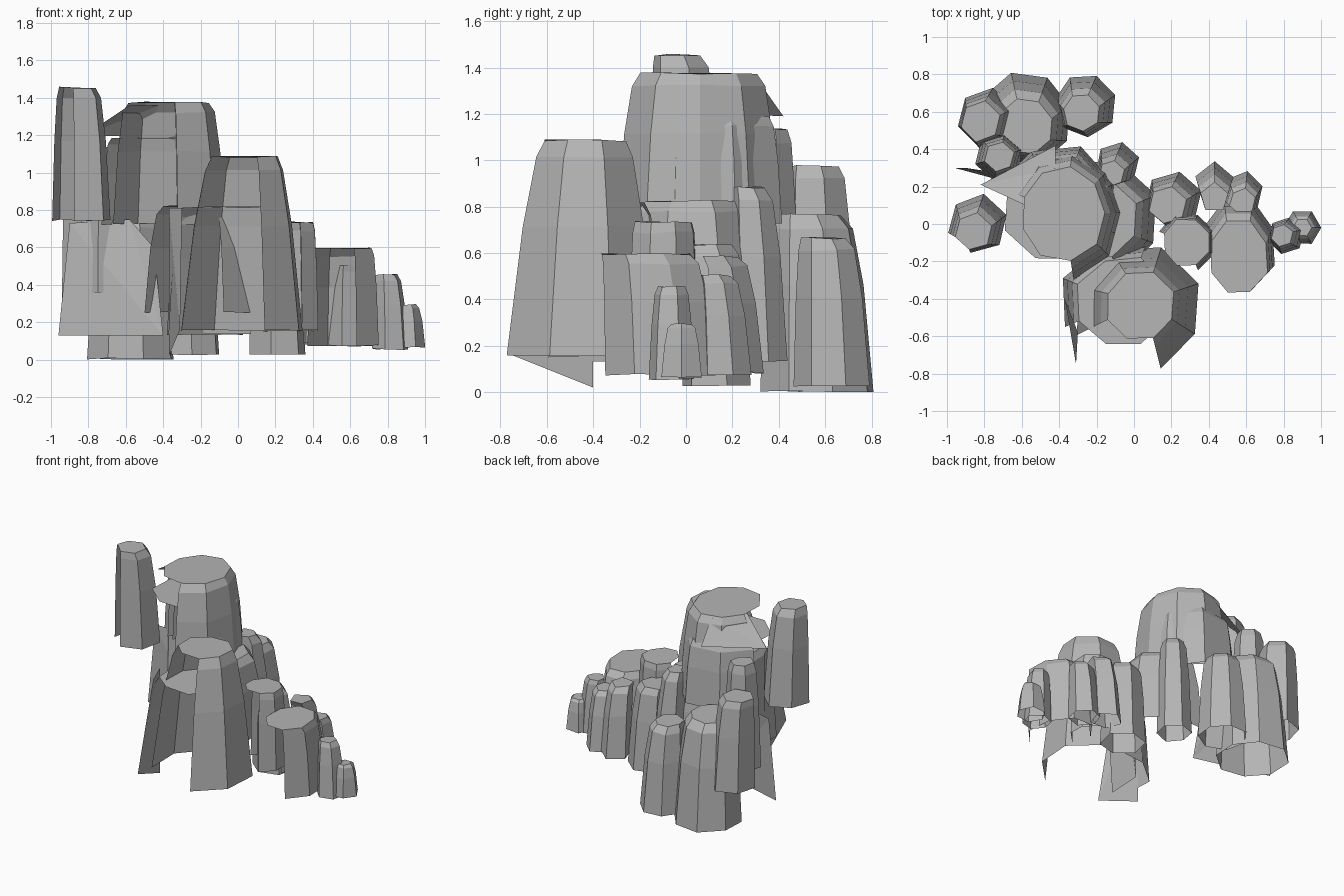
import bpy, bmesh, math, random
from mathutils import Vector

random.seed(4)
old = bpy.data.objects.get("Cube")
if old:
    bpy.data.objects.remove(old)

stone = bpy.data.materials.new("grey stone")
stone.use_nodes = True
stone.diffuse_color = (.46, .46, .46, 1)
shader = stone.node_tree.nodes["Principled BSDF"]
shader.inputs["Base Color"].default_value = stone.diffuse_color


def finish(name, bm):
    mesh = bpy.data.meshes.new(name)
    bm.to_mesh(mesh)
    bm.free()
    mesh.materials.append(stone)
    rock_object = bpy.data.objects.new(name, mesh)
    bpy.context.collection.objects.link(rock_object)


def rock(name, centre, top, foot, crown, base, sides=6, lean=(0, 0),
         depth=1, curve=.4, turn=.3, open_sides=()):
    """Open-bottomed rock that widens quickly below its flat crown.

    crown and base are radii, depth stretches it along y, lean shifts the foot,
    and open_sides lists the wall panels that are missing.
    """
    bm = bmesh.new()
    wobble = [random.uniform(.95, 1.05) for _ in range(sides)]
    loops = []
    for drop in (0, .08, .4, 1):
        spread = drop ** curve
        radius = crown + (base - crown) * spread
        middle = Vector(centre) + Vector(lean) * spread
        height = top + (foot - top) * drop
        loop = []
        for side in range(sides):
            angle = turn + math.tau * side / sides
            x = middle.x + radius * wobble[side] * math.cos(angle)
            y = middle.y + radius * wobble[side] * math.sin(angle) * depth
            loop.append(bm.verts.new((x, y, height + random.uniform(0, .01))))
        loops.append(loop)
    bm.faces.new(loops[0])
    for upper, lower in zip(loops, loops[1:]):
        for side in range(sides):
            if side in open_sides:
                continue
            after = (side + 1) % sides
            bm.faces.new((upper[side], lower[side], lower[after], upper[after]))
    loose = [vert for vert in bm.verts if not vert.link_faces]
    bmesh.ops.delete(bm, geom=loose, context='VERTS')
    finish(name, bm)


def sheet(name, upper_edge, lower_edge):
    """Thin slab face between two edges, split into triangles where it twists."""
    bm = bmesh.new()
    corners = [bm.verts.new(corner) for corner in upper_edge + lower_edge]
    bmesh.ops.triangulate(bm, faces=[bm.faces.new(corners)])
    finish(name, bm)


# Main peak: hollow shells open towards the front left
rock("peak_top", centre=(-.38, .06), top=1.37, foot=.72, crown=.23, base=.32,
     sides=9, depth=1.1, turn=0, open_sides=(4, 5, 6))
rock("peak_body", centre=(-.42, .08), top=1.18, foot=.72, crown=.29, base=.35,
     sides=8, turn=.4, open_sides=(3, 4, 5))
sheet("peak_eave", upper_edge=[(-.58, .1, 1.36), (-.42, .3, 1.36)],
      lower_edge=[(-.42, .42, 1.19), (-.82, .21, 1.2)])
rock("shoulder", centre=(-.2, .02), top=.82, foot=.25, crown=.22, base=.33,
     sides=8, turn=.4, open_sides=(3, 4, 5))

# Sloping skirt at the left foot of the peak
sheet("left_skirt", upper_edge=[(-.9, .3, .73), (-.58, .25, .75), (-.45, .2, .6)],
      lower_edge=[(-.4, .15, .13), (-.96, .3, .13)])

# Front tower, open at the front, with a wider skirt behind its left side
rock("front_tower", centre=(.03, -.44), top=1.08, foot=.15, crown=.19, base=.35,
     sides=8, turn=.4, curve=.6, lean=(-.02, -.02), open_sides=(4, 5))
rock("front_skirt", centre=(-.06, -.42), top=.81, foot=.13, crown=.25, base=.33,
     sides=8, turn=.4, open_sides=(0, 4, 5, 6, 7))
sheet("front_wing", upper_edge=[(-.37, -.4, .81), (-.3, -.58, .81)],
      lower_edge=[(-.31, -.75, .16), (-.37, -.4, .02)])

# Floating pillar on the left
rock("left_pillar", centre=(-.86, -.04), top=1.45, foot=.74, crown=.1, base=.16,
     lean=(.02, .04), open_sides=[3])

# Back left cluster
rock("back_boulder", centre=(-.58, .52), top=.76, foot=0, crown=.15, base=.25,
     sides=8, lean=(0, .04))
rock("back_left_pillar", centre=(-.82, .55), top=.97, foot=.3, crown=.11, base=.16,
     lean=(.03, .02))
rock("inner_left_pillar", centre=(-.72, .36), top=1.13, foot=.35, crown=.08, base=.13)
rock("back_pillar", centre=(-.28, .6), top=.66, foot=.02, crown=.1, base=.17,
     sides=7, lean=(.02, .04))
rock("inner_back_pillar", centre=(-.12, .27), top=.88, foot=.13, crown=.07, base=.12,
     lean=(.03, .05))

# Right hand steps
rock("middle_pillar", centre=(.18, .1), top=.63, foot=.02, crown=.1, base=.15,
     lean=(.03, .03))
rock("upper_step", centre=(.28, -.1), top=.73, foot=.15, crown=.13, base=.16,
     sides=8, turn=.4, open_sides=(3, 4, 5))
rock("lower_step", centre=(.56, -.18), top=.59, foot=.07, crown=.16, base=.2,
     sides=8, turn=.4, depth=1.3, lean=(0, .06), open_sides=(3, 4, 5))

# Small pillars trailing off to the right
rock("ridge_pillar", centre=(.43, .14), top=.58, foot=.08, crown=.08, base=.11,
     sides=5, lean=(0, .08))
rock("step_back_pillar", centre=(.58, .12), top=.5, foot=.07, crown=.07, base=.11,
     lean=(0, .05))
rock("end_pillar", centre=(.79, -.06), top=.45, foot=.05, crown=.06, base=.1,
     lean=(.02, 0))
rock("last_pillar", centre=(.9, -.02), top=.29, foot=.06, crown=.05, base=.1, turn=0)
